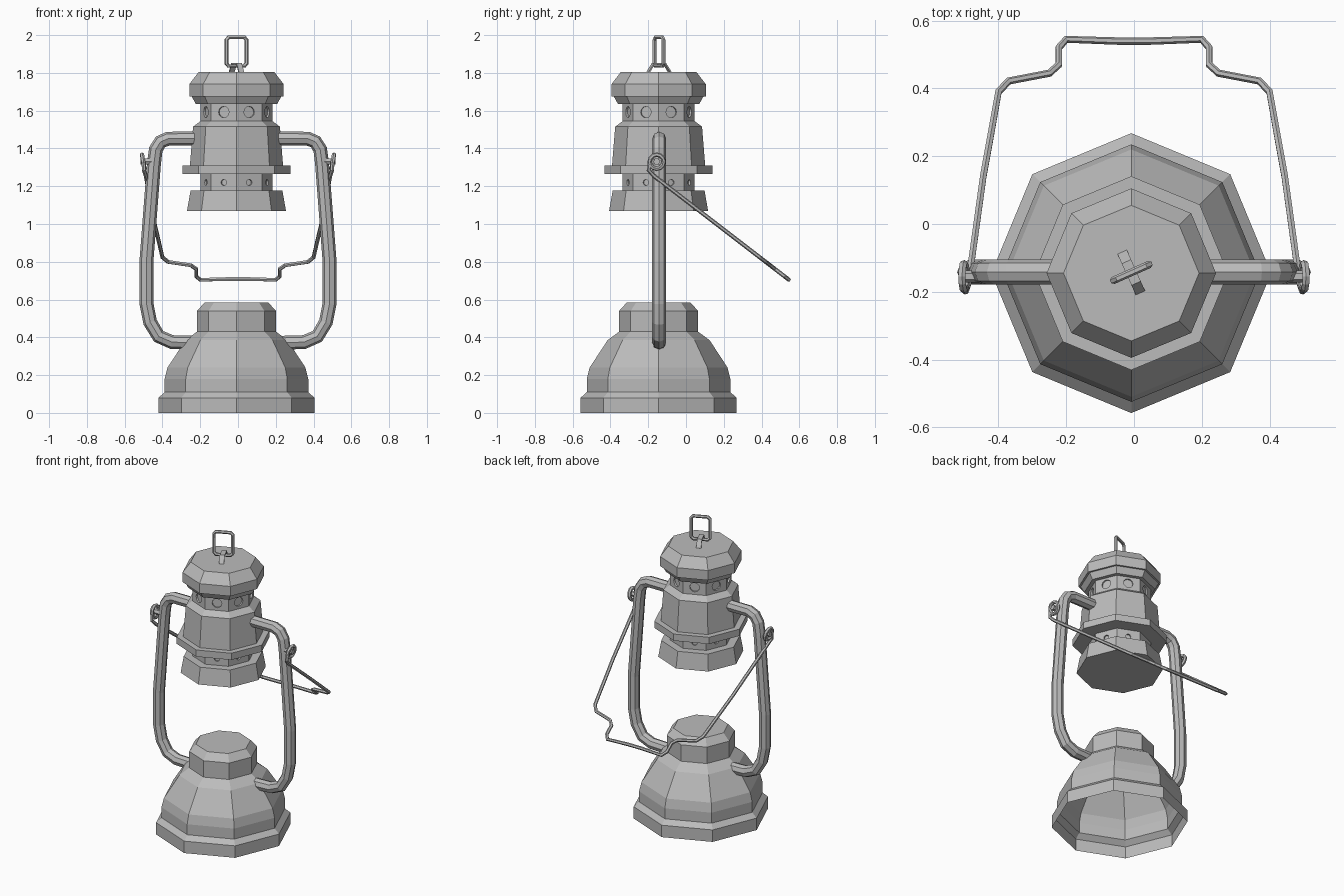
import bpy, bmesh, math
from mathutils import Vector, Matrix

if "Cube" in bpy.data.objects:
    bpy.data.objects.remove(bpy.data.objects["Cube"])

CX, CY = -0.008, -0.145      # lantern axis
metal = bpy.data.materials.new("grey metal")
metal.use_nodes = True
GREY = (0.5, 0.5, 0.5, 1)
metal.diffuse_color = GREY
metal.node_tree.nodes["Principled BSDF"].inputs["Base Color"].default_value = GREY


def link(name, data):
    obj = bpy.data.objects.new(name, data)
    bpy.context.collection.objects.link(obj)
    data.materials.append(metal)
    return obj


def from_bmesh(name, bm):
    mesh = bpy.data.meshes.new(name)
    bm.to_mesh(mesh)
    bm.free()
    return link(name, mesh)


def octagon_lathe(name, profile, bottom=True):
    """Stack of eight-sided rings given as (radius, height)."""
    bm = bmesh.new()
    rings = []
    for r, z in profile:
        rings.append([bm.verts.new((CX + r * math.cos(i * math.pi / 4),
                                    CY + r * math.sin(i * math.pi / 4), z)) for i in range(8)])
    for a, b in zip(rings, rings[1:]):
        for i in range(8):
            j = (i + 1) % 8
            bm.faces.new((a[i], a[j], b[j], b[i]))
    bm.faces.new(rings[-1])
    if bottom:
        bm.faces.new(rings[0][::-1])
    return from_bmesh(name, bm)


def tube(name, points, radius, sides=2, closed=False):
    """Round bar following a list of points."""
    curve = bpy.data.curves.new(name, "CURVE")
    curve.dimensions = "3D"
    curve.bevel_depth = radius
    curve.bevel_resolution = sides
    curve.use_fill_caps = True
    spline = curve.splines.new("POLY")
    spline.points.add(len(points) - 1)
    for p, co in zip(spline.points, points):
        p.co = (*co, 1)
    spline.use_cyclic_u = closed
    spline.use_smooth = False
    return link(name, curve)


def vent_band(name, r, z0, z1, hole):
    """Neck with a round recess in every side."""
    band = octagon_lathe(name, [(r, z0), (r, z1)])
    bm = bmesh.new()
    apothem = r * math.cos(math.pi / 8)
    for i in range(8):
        turn = Matrix.Rotation((i + 0.5) * math.pi / 4, 4, "Z")
        place = (Matrix.Translation((CX, CY, (z0 + z1) / 2)) @ turn
                 @ Matrix.Translation((apothem, 0, 0)) @ Matrix.Rotation(math.pi / 2, 4, "Y"))
        bmesh.ops.create_cone(bm, cap_ends=True, segments=12, radius1=hole, radius2=hole,
                              depth=0.02, matrix=place)
    cutter = from_bmesh(name + "_cutter", bm)
    cutter.hide_render = True
    cutter.hide_viewport = True
    cutter.display_type = "WIRE"
    cut = band.modifiers.new("holes", "BOOLEAN")
    cut.operation = "DIFFERENCE"
    cut.solver = "EXACT"
    cut.object = cutter


# Fuel tank base, open underneath
octagon_lathe("tank_base", [(0.413, 0), (0.413, 0.08), (0.38, 0.11), (0.38, 0.18), (0.365, 0.24),
                            (0.27, 0.385), (0.209, 0.43), (0.209, 0.54), (0.168, 0.585)], bottom=False)

# Upper housing
octagon_lathe("lower_skirt", [(0.262, 1.07), (0.243, 1.178)])
vent_band("lower_vent", 0.19, 1.17, 1.27, 0.016)
octagon_lathe("collar", [(0.286, 1.265), (0.286, 1.31)])
octagon_lathe("chimney_body", [(0.247, 1.305), (0.23, 1.515), (0.19, 1.545)])
vent_band("upper_vent", 0.19, 1.53, 1.655, 0.03)
octagon_lathe("cap_rim", [(0.215, 1.635), (0.24, 1.68)])
octagon_lathe("cap", [(0.25, 1.675), (0.25, 1.74), (0.2, 1.805)])

# Side frame, pivots and loops, one of each per side
frame_path = [(0.19, 1.452), (0.37, 1.452), (0.41, 1.435), (0.435, 1.395), (0.445, 1.32),
              (0.485, 0.8), (0.485, 0.58), (0.465, 0.48), (0.42, 0.405), (0.35, 0.375), (0.2, 0.37)]
for side, s in (("left", 1), ("right", -1)):
    tube(side + "_frame", [(s * x, -0.142, z) for x, z in frame_path], 0.037)
    tube(side + "_pivot", [(s * 0.44, -0.155, 1.33), (s * 0.515, -0.155, 1.33)], 0.018, 1)
    loop = []
    for i in range(12):
        a = i * math.pi / 6
        loop.append((s * (0.502 + 0.006 * math.sin(a)),
                     -0.155 + 0.037 * math.cos(a), 1.33 + 0.037 * math.sin(a)))
    tube(side + "_loop", loop, 0.012, 1, closed=True)


# Swinging carry handle, hanging back at a slant
def slant(x, y):
    return (x, y, 1.27 - (y + 0.19) * 0.769)


half = [(0.445, 0.14), (0.425, 0.25), (0.4, 0.39), (0.37, 0.422), (0.25, 0.445),
        (0.222, 0.47), (0.222, 0.52), (0.2, 0.545), (0.05, 0.54)]
left_half = [(0.5, -0.192, 1.325), (0.498, -0.198, 1.285), slant(0.488, -0.17)]
left_half += [slant(x, y) for x, y in half]
tube("carry_handle", left_half + [(-x, y, z) for x, y, z in reversed(left_half)], 0.011, 1)

# Top hanger: wire rectangle held by a small bent strap
along = Vector((math.cos(math.radians(24)), math.sin(math.radians(24)), 0))
across = Vector((-along.y, along.x, 0))
centre = Vector((-0.008, -0.143, 0))
outline = [(0.058, 1.85), (0.058, 1.975), (0.045, 1.988), (-0.045, 1.988), (-0.058, 1.975),
           (-0.058, 1.85), (-0.045, 1.836), (0.045, 1.836)]
tube("hanger_ring", [centre + along * u + Vector((0, 0, z)) for u, z in outline], 0.011, 1, closed=True)

bm = bmesh.new()
rows = []
for v, z in [(-0.066, 1.806), (-0.035, 1.852), (0.035, 1.852), (0.066, 1.806)]:
    rows.append([bm.verts.new(centre + across * v + along * w + Vector((0, 0, z)))
                 for w in (-0.015, 0.015)])
for a, b in zip(rows, rows[1:]):
    bm.faces.new((a[0], a[1], b[1], b[0]))
strap = from_bmesh("hanger_strap", bm)
strap.modifiers.new("thickness", "SOLIDIFY").thickness = 0.008
